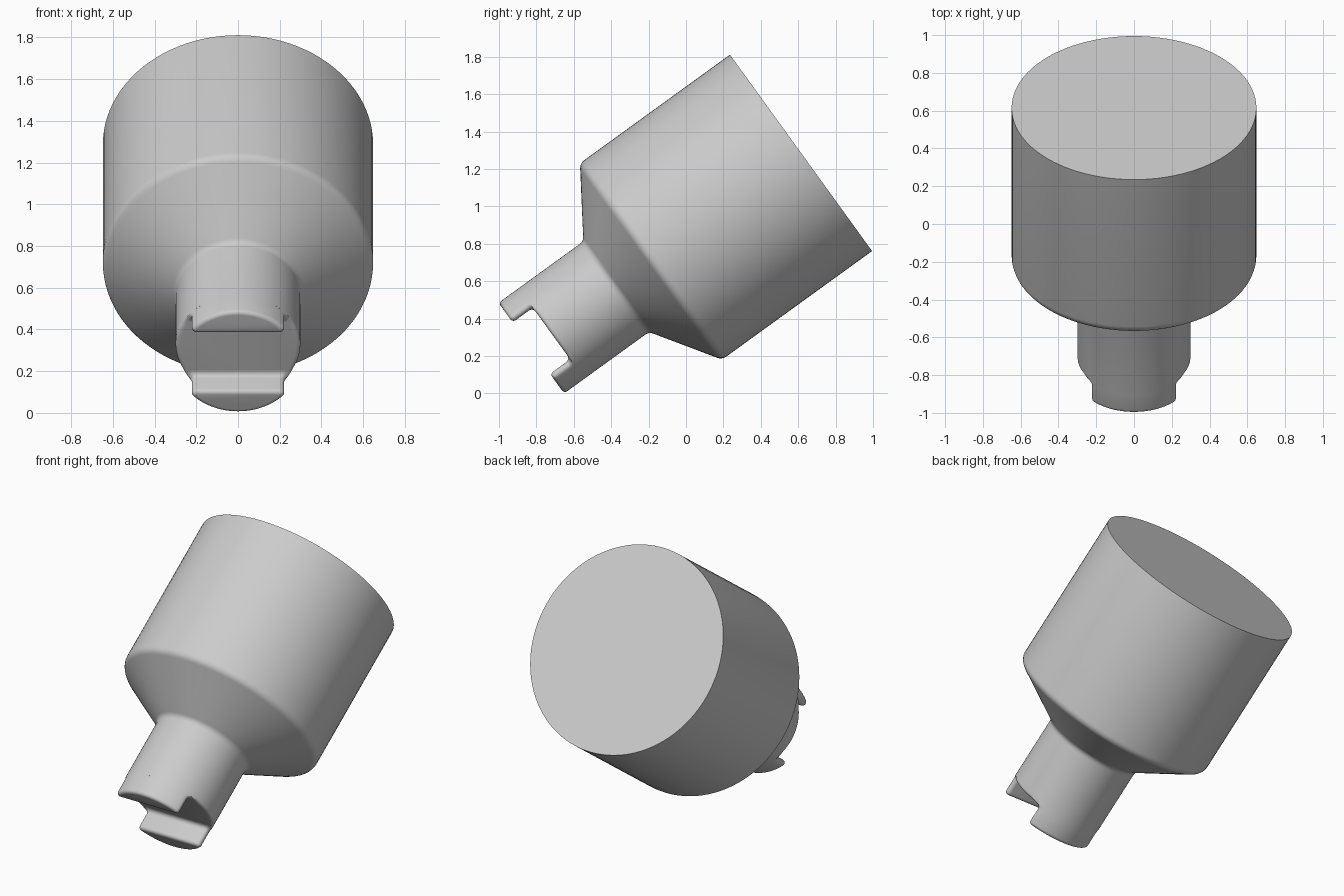
import bpy, bmesh, math
from mathutils import Vector

cube = bpy.data.objects.get("Cube")
if cube:
    bpy.data.objects.remove(cube, do_unlink=True)

# Tilted axis: s runs from the tip to the wide end, n is across the slot
TILT = math.radians(35.9)
TIP = Vector((0, -0.827, 0.242))
AXIS = Vector((0, math.cos(TILT), math.sin(TILT)))
ACROSS = Vector((0, -math.sin(TILT), math.cos(TILT)))
NECK_R, BODY_R = 0.299, 0.648
FLOOR, NECK_END, SHOULDER, END = 0.133, 0.56, 0.79, 1.78
SLOT, FILLET = 0.17, 0.022
SEGMENTS = 96

grey = bpy.data.materials.new("plain grey")
grey.use_nodes = True
grey.diffuse_color = (0.6, 0.6, 0.6, 1)
grey.node_tree.nodes["Principled BSDF"].inputs["Base Color"].default_value = (0.6, 0.6, 0.6, 1)


def loft(name, rings):
    """Skin a list of closed (x, n, s) rings and cap both ends."""
    bm = bmesh.new()
    loops = [[bm.verts.new(TIP + Vector((x, 0, 0)) + ACROSS * n + AXIS * s)
              for x, n, s in ring] for ring in rings]
    for a, b in zip(loops, loops[1:]):
        for i in range(len(a)):
            j = (i + 1) % len(a)
            bm.faces.new((a[i], a[j], b[j], b[i]))
    bm.faces.new(loops[0])
    bm.faces.new(loops[-1])
    bmesh.ops.recalc_face_normals(bm, faces=bm.faces)
    mesh = bpy.data.meshes.new(name)
    bm.to_mesh(mesh)
    bm.free()
    mesh.materials.append(grey)
    obj = bpy.data.objects.new(name, mesh)
    bpy.context.collection.objects.link(obj)
    bpy.ops.object.select_all(action='DESELECT')
    obj.select_set(True)
    bpy.context.view_layer.objects.active = obj
    bpy.ops.object.shade_smooth_by_angle(angle=math.radians(35))


def rounded(before, corner, after, size, steps=5):
    """Soft curve replacing one profile corner."""
    c = Vector(corner)
    p = c + (Vector(before) - c).normalized() * size
    q = c + (Vector(after) - c).normalized() * size
    ts = [k / steps for k in range(steps + 1)]
    return [p * (1 - t) ** 2 + c * 2 * t * (1 - t) + q * t * t for t in ts]


# Turned body: neck, cone and wide drum; the rim softens only beside the slot
corners = [(NECK_R, FLOOR), (NECK_R, NECK_END), (BODY_R, SHOULDER), (BODY_R, END)]
profile = rounded((0, FLOOR), corners[0], corners[1], 0.022)
profile += rounded(*corners[:3], 0.025) + rounded(*corners[1:], 0.03)
profile.append(Vector(corners[3]))
body = []
for r, s in profile:
    ring = []
    for i in range(SEGMENTS):
        a = 2 * math.pi * i / SEGMENTS
        x, n = math.cos(a), math.sin(a)
        soft = min(1, max(0, (0.18 - abs(n) * NECK_R) / 0.04))
        near_rim = s < FLOOR + 0.03
        radius = NECK_R + (r - NECK_R) * soft if near_rim else r
        depth = FLOOR + (s - FLOOR) * soft if near_rim and s < FLOOR + 0.021 else s
        ring.append((radius * x, radius * n, depth))
    body.append(ring)
loft("body_with_neck", body)


def prong_section(side, s, chord, radius, fillet):
    """Circle segment with rounded corners."""
    cx = math.sqrt((radius - fillet) ** 2 - (chord + fillet) ** 2)
    cn = chord + fillet
    top = math.atan2(cn, cx)
    half = []
    for k in range(7):
        a = -math.pi / 2 + (top + math.pi / 2) * k / 6
        half.append((cx + fillet * math.cos(a), cn + fillet * math.sin(a)))
    for k in range(1, 13):
        a = top + (math.pi / 2 - top) * k / 12
        half.append((radius * math.cos(a), radius * math.sin(a)))
    outline = half + [(-x, n) for x, n in reversed(half[:-1])]
    return [(x, side * n, s) for x, n in outline]


# Two prongs with a rounded tip and a flared root
quarter = [math.pi / 2 * k / 5 for k in range(6)]
for name, side in (("upper_prong", 1), ("lower_prong", -1)):
    rings = []
    for a in quarter:
        inset = 0.02 * (1 - math.sin(a))
        rings.append(prong_section(side, 0.02 * (1 - math.cos(a)), SLOT + inset,
                                   NECK_R - inset, FILLET - inset))
    for a in quarter:
        flare = 0.025 * (1 - math.cos(a))
        rings.append(prong_section(side, FLOOR - 0.025 * (1 - math.sin(a)),
                                   SLOT - flare, NECK_R, FILLET))
    loft(name, rings)
